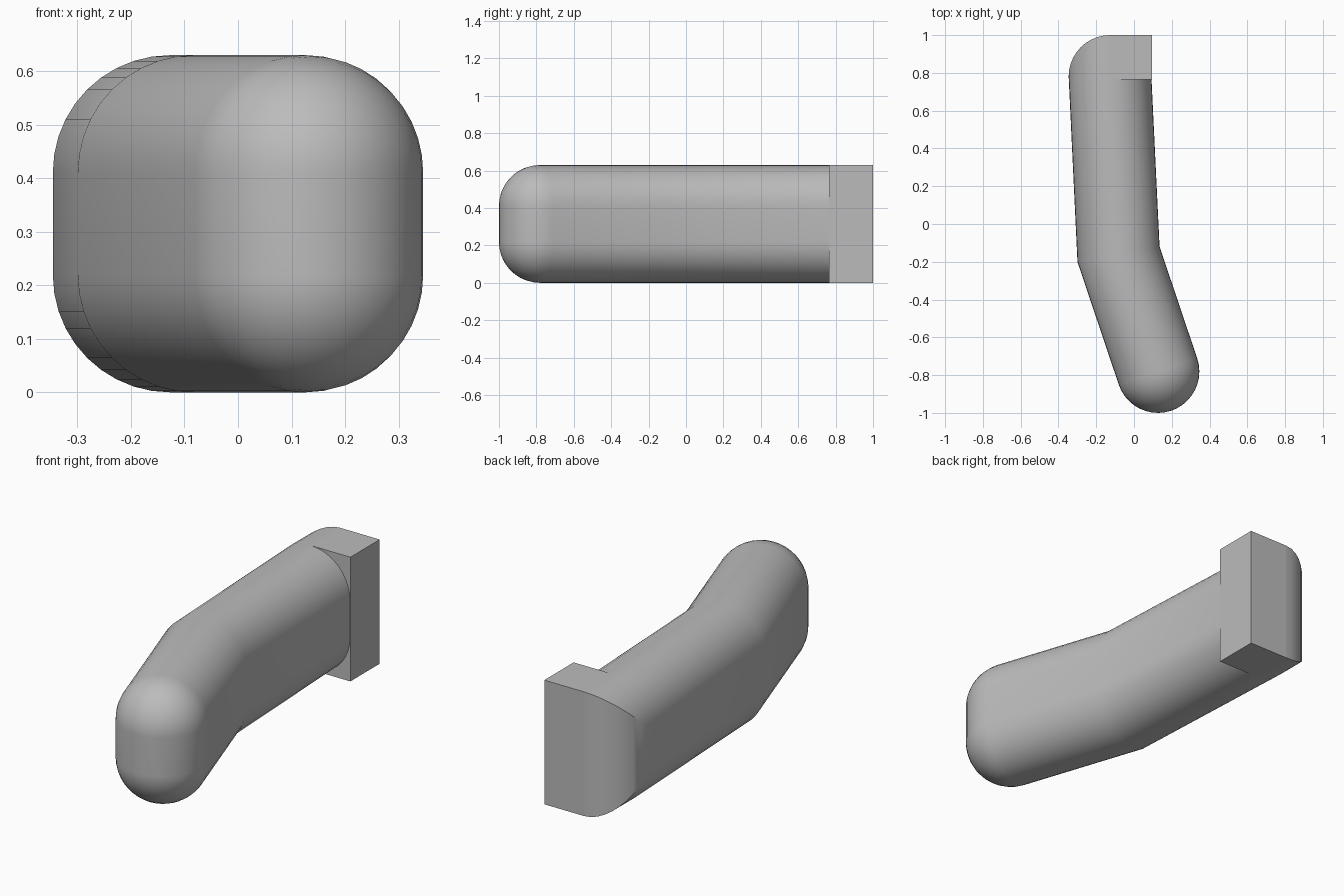
import bpy, bmesh
from math import sin, cos, pi, sqrt
from mathutils import Vector

cube = bpy.data.objects.get("Cube")
if cube:
    bpy.data.objects.remove(cube)

R, H, N = 0.219, 0.63, 20          # tube radius, height, steps per half round
BACK = Vector((-0.127, 0.781))
BEND = Vector((-0.082, -0.16))
FRONT = Vector((0.127, -0.781))

grey = bpy.data.materials.new("plain grey")
grey.use_nodes = True
colour = (0.5, 0.5, 0.5, 1)
grey.diffuse_color = colour
grey.node_tree.nodes["Principled BSDF"].inputs["Base Color"].default_value = colour


def finish(bm, name):
    bmesh.ops.remove_doubles(bm, verts=bm.verts, dist=0.0001)
    bmesh.ops.recalc_face_normals(bm, faces=bm.faces)
    mesh = bpy.data.meshes.new(name)
    bm.to_mesh(mesh)
    bm.free()
    mesh.materials.append(grey)
    obj = bpy.data.objects.new(name, mesh)
    bpy.context.collection.objects.link(obj)
    return obj


def ring(centre, side, radius):
    """Upright stadium outline: two half circles joined by straight sides."""
    points = []
    for start, z in ((0, H - R), (pi, R)):
        for i in range(N + 1):
            a = start + pi * i / N
            p = centre + side * radius * cos(a)
            points.append(Vector((p.x, p.y, z + radius * sin(a))))
    return points


def across(direction):
    return Vector((-direction.y, direction.x))


# Bent arm: rounded back corner, mitred bend, domed front end
d1 = (BEND - BACK).normalized()
d2 = (FRONT - BEND).normalized()
mitre = across((d1 + d2).normalized())
mitre /= mitre.dot(across(d1))

root = ring(BACK, Vector((1, 0)), R)
tail = []
for p in root:
    dx = min(p.x - BACK.x, 0)
    reach = sqrt(max(R * R - dx * dx, 0)) if p.x < BACK.x + 0.001 else R - 0.02
    tail.append(Vector((p.x, p.y + reach, p.z)))
rings = [tail, root, ring(BEND, mitre, R)]
for i in range(N // 2 + 1):
    a = pi * i / N
    rings.append(ring(FRONT + d2 * R * sin(a), across(d2), R * cos(a)))

bm = bmesh.new()
loops = [[bm.verts.new(p) for p in r] for r in rings]
count = 2 * N + 2
for a, b in zip(loops, loops[1:]):
    for i in range(count):
        j = (i + 1) % count
        bm.faces.new((a[i], a[j], b[j], b[i]))
# upright strips close the back end
end = loops[0]
for i in range(N):
    bm.faces.new((end[i], end[i + 1], end[count - 2 - i], end[count - 1 - i]))
arm = finish(bm, "bent_arm")

bpy.context.view_layer.objects.active = arm
arm.select_set(True)
bpy.ops.object.shade_smooth_by_angle(angle=pi / 6)

# Square mounting block behind the arm
low = Vector((BACK.x, 0.765, 0))
high = Vector((0.095, 1, H))
bm = bmesh.new()
bmesh.ops.create_cube(bm, size=1)
bmesh.ops.scale(bm, vec=high - low, verts=bm.verts)
bmesh.ops.translate(bm, vec=(low + high) / 2, verts=bm.verts)
finish(bm, "mounting_block")
